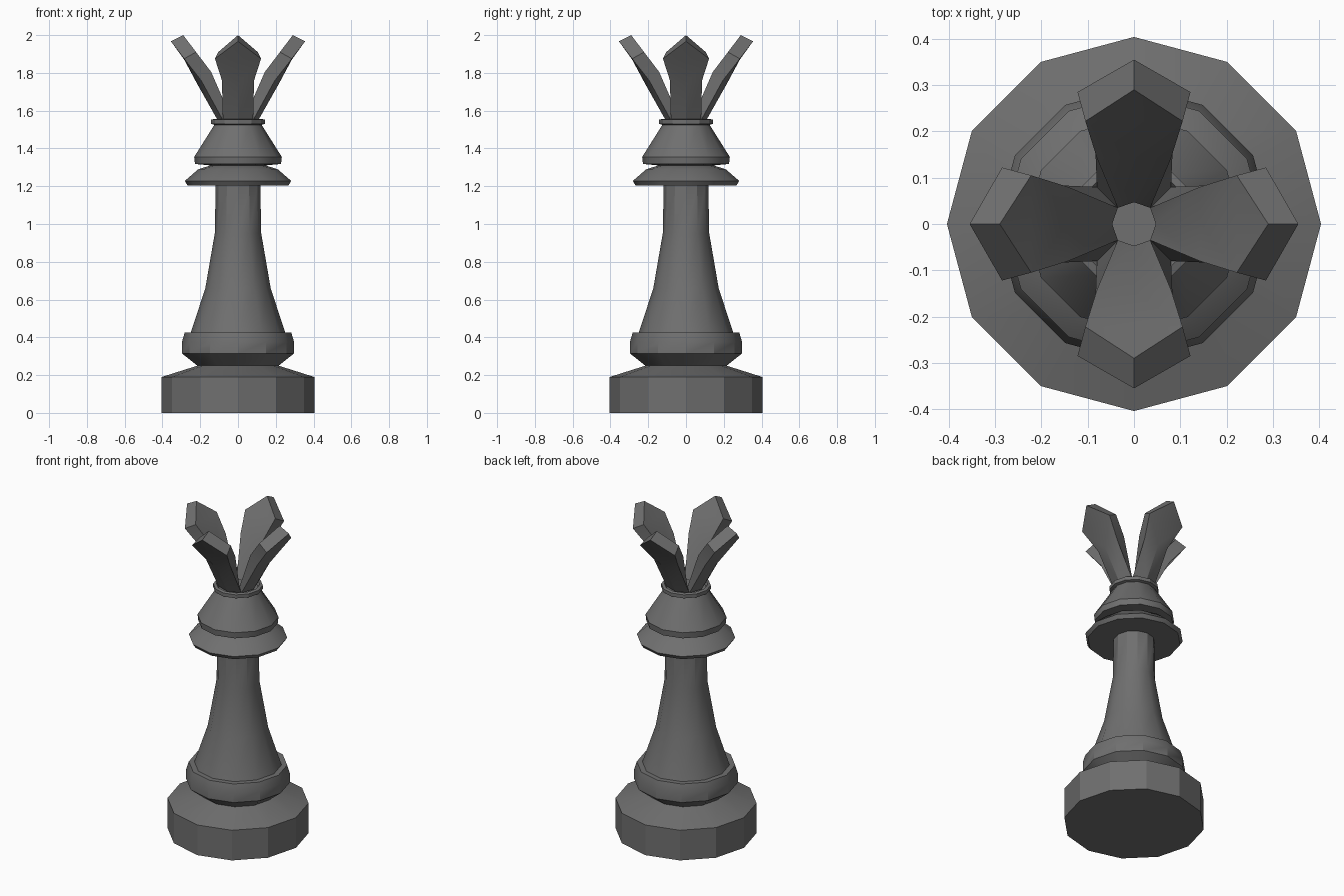
import bpy, bmesh, math
from mathutils import Matrix, Vector

if "Cube" in bpy.data.objects:
    bpy.data.objects.remove(bpy.data.objects["Cube"])

SIDES = 12

# Dark piece colour
dark = bpy.data.materials.new("dark_finish")
dark.diffuse_color = (.16, .16, .16, 1)
dark.use_nodes = True
dark.node_tree.nodes["Principled BSDF"].inputs["Base Color"].default_value = dark.diffuse_color


def finish(name, bm, angle):
    bmesh.ops.recalc_face_normals(bm, faces=bm.faces)
    me = bpy.data.meshes.new(name)
    bm.to_mesh(me)
    bm.free()
    me.materials.append(dark)
    ob = bpy.data.objects.new(name, me)
    bpy.context.collection.objects.link(ob)
    bpy.ops.object.select_all(action='DESELECT')
    ob.select_set(True)
    bpy.context.view_layer.objects.active = ob
    bpy.ops.object.shade_smooth_by_angle(angle=math.radians(angle))
    return ob


def lathe(name, profile, cap_start=False, cap_end=False):
    bm = bmesh.new()
    rings = []
    for r, z in profile:
        rings.append([bm.verts.new((r * math.cos(2 * math.pi * i / SIDES),
                                    r * math.sin(2 * math.pi * i / SIDES), z))
                      for i in range(SIDES)])
    for a, b in zip(rings, rings[1:]):
        for i in range(SIDES):
            j = (i + 1) % SIDES
            bm.faces.new((a[i], a[j], b[j], b[i]))
    if cap_start:
        bm.faces.new(rings[0])
    if cap_end:
        bm.faces.new(rings[-1])
    return finish(name, bm, 29.95)


# Turned parts, bottom to top
lathe("base", [(.404, 0), (.404, .19), (.215, .25)], cap_start=True)
lathe("lower_ring", [(.215, .25), (.297, .315), (.297, .375), (.282, .425), (.25, .425)])
lathe("stem", [(.25, .425), (.173, .66), (.123, .95), (.118, 1.205)])
lathe("collar", [(.118, 1.205), (.267, 1.205), (.282, 1.228), (.21, 1.29), (.145, 1.31)])
lathe("head", [(.145, 1.31), (.228, 1.318), (.232, 1.355), (.125, 1.525)])
lathe("crown_rim", [(.125, 1.525), (.142, 1.53), (.142, 1.552), (.125, 1.557),
                    (.115, 1.54)], cap_end=True)

# Crown petals: (half width, distance out, height) up one side, then centre line
inner = [(.035, .035, 1.56), (.08, .142, 1.805), (.105, .222, 1.91)]
outer = [(.08, .08, 1.55), (.085, .195, 1.76), (.122, .285, 1.875)]
inner_mid = [(0, .047, 1.56), (0, .145, 1.79), (0, .222, 1.905), (0, .29, 2.0)]
outer_mid = [(0, .108, 1.55), (0, .215, 1.74), (0, .285, 1.87), (0, .355, 1.967)]


def petal(name, turn):
    bm = bmesh.new()
    rot = Matrix.Rotation(turn, 4, 'Z')

    def add(points, sign=1):
        return [bm.verts.new(rot @ Vector((sign * x, y, z))) for x, y, z in points]

    im, om = add(inner_mid), add(outer_mid)
    for s in (1, -1):
        i, o = add(inner, s), add(outer, s)
        for k in range(2):
            bm.faces.new((im[k], i[k], i[k + 1], im[k + 1]))
            bm.faces.new((om[k], o[k], o[k + 1], om[k + 1]))
            bm.faces.new((i[k], o[k], o[k + 1], i[k + 1]))
        bm.faces.new((im[2], i[2], im[3]))
        bm.faces.new((om[2], o[2], om[3]))
        bm.faces.new((i[2], o[2], om[3], im[3]))
        bm.faces.new((im[0], i[0], o[0], om[0]))
    # Weld the shared centre-line verts and shade with soft bends
    bmesh.ops.remove_doubles(bm, verts=bm.verts, dist=1e-5)
    return finish(name, bm, 30)


for n, side in enumerate(("back", "left", "front", "right")):
    petal("crown_petal_" + side, n * math.pi / 2)
